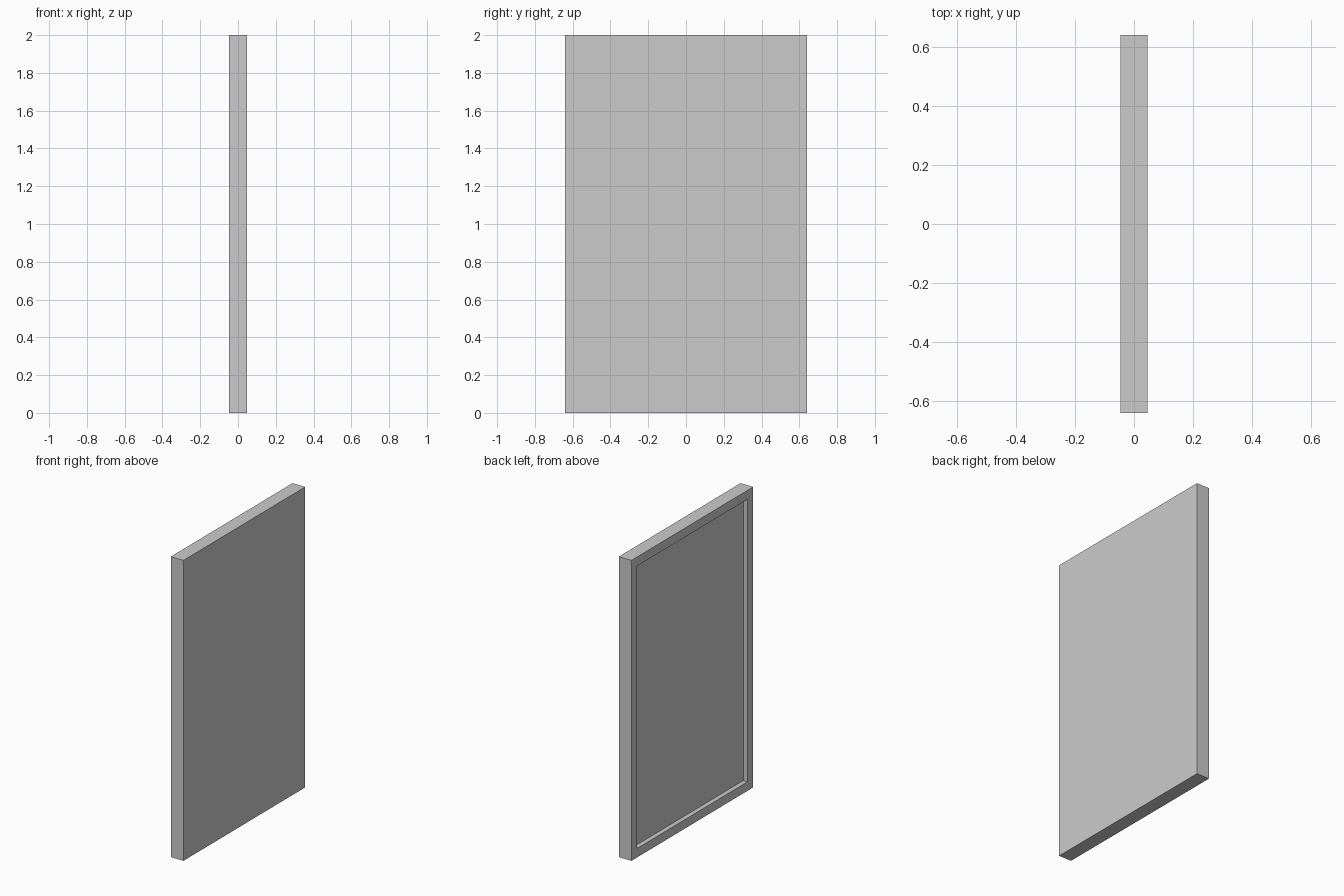
import bpy, bmesh
from mathutils import Vector

if "Cube" in bpy.data.objects:
    bpy.data.objects.remove(bpy.data.objects["Cube"])

THICK, WIDTH, HEIGHT = 0.093, 1.28, 2.0
BORDER, RECESS = 0.06, 0.031

bm = bmesh.new()

# Upright slab
bmesh.ops.create_cube(bm, size=1.0)
bmesh.ops.scale(bm, vec=(THICK, WIDTH, HEIGHT), verts=bm.verts)
bmesh.ops.translate(bm, vec=(0, 0, HEIGHT / 2), verts=bm.verts)
bm.normal_update()

# Frame border and sunken panel on the -x side
face = next(f for f in bm.faces if f.normal.x < -0.9)
bmesh.ops.inset_region(bm, faces=[face], thickness=BORDER, use_even_offset=True)
panel = bmesh.ops.extrude_discrete_faces(bm, faces=[face])["faces"][0]
bmesh.ops.translate(bm, vec=Vector((RECESS, 0, 0)), verts=panel.verts)
bmesh.ops.recalc_face_normals(bm, faces=bm.faces)

mesh = bpy.data.meshes.new("framed_panel")
bm.to_mesh(mesh)
bm.free()
obj = bpy.data.objects.new("framed_panel", mesh)
bpy.context.collection.objects.link(obj)
